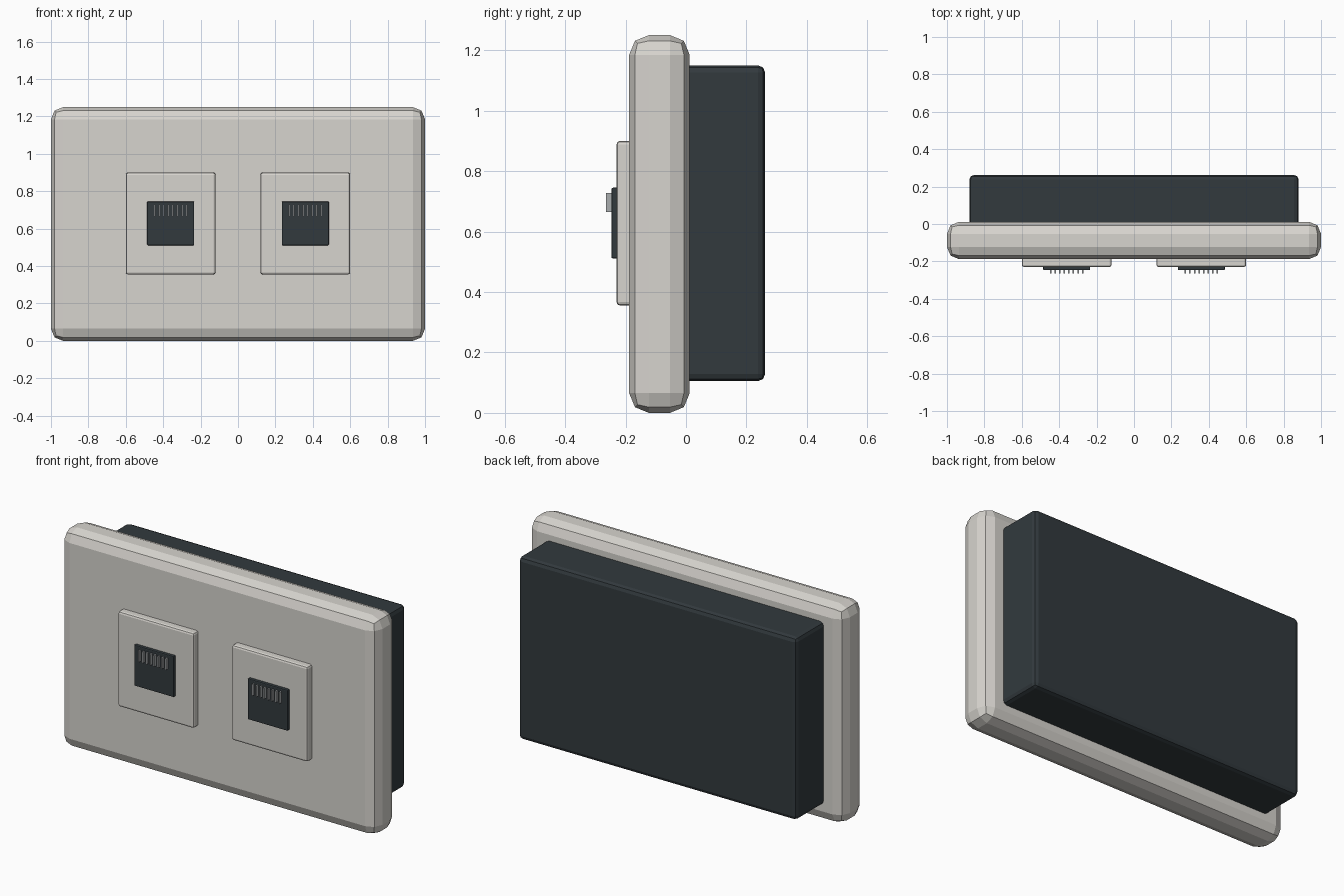
import bpy

if "Cube" in bpy.data.objects:
    bpy.data.objects.remove(bpy.data.objects["Cube"])


def material(name, color):
    m = bpy.data.materials.new(name)
    m.diffuse_color = (*color, 1)
    m.use_nodes = True
    m.node_tree.nodes["Principled BSDF"].inputs["Base Color"].default_value = m.diffuse_color
    return m


ivory = material("ivory_plastic", (0.68, 0.66, 0.62))
dark = material("dark_plastic", (0.032, 0.042, 0.048))
metal = material("contact_metal", (0.4, 0.42, 0.43))


def box(name, xs, ys, zs, mat, bevel=0, segments=2):
    """Bevelled box from its extents along each axis."""
    spans = (xs, ys, zs)
    bpy.ops.mesh.primitive_cube_add(size=1, location=[(a + b) / 2 for a, b in spans])
    ob = bpy.context.object
    ob.name = name
    ob.scale = [b - a for a, b in spans]
    bpy.ops.object.transform_apply(location=False, rotation=False, scale=True)
    ob.data.materials.append(mat)
    if bevel:
        mod = ob.modifiers.new("rounded_edges", 'BEVEL')
        mod.width = bevel
        mod.segments = segments
    return ob


# Wall plate and the mounting box behind it
box("face_plate", (-1, 1), (-0.188, 0.012), (0, 1.25), ivory, 0.065)
box("back_box", (-0.88, 0.88), (-0.02, 0.262), (0.105, 1.15), dark, 0.024)

# Two sockets, each with a raised frame, a port and eight contacts
for side, cx in (("left", -0.36), ("right", 0.36)):
    box(f"{side}_socket_frame", (cx - 0.24, cx + 0.24), (-0.23, -0.17),
        (0.355, 0.90), ivory, 0.012)
    box(f"{side}_port", (cx - 0.126, cx + 0.126), (-0.247, -0.207),
        (0.511, 0.745), dark, 0.005)
    for i in range(8):
        px = cx + (i - 3.5) * 0.0243
        box(f"{side}_contact_{i + 1}", (px - 0.004, px + 0.004),
            (-0.264, -0.238), (0.664, 0.728), metal)
